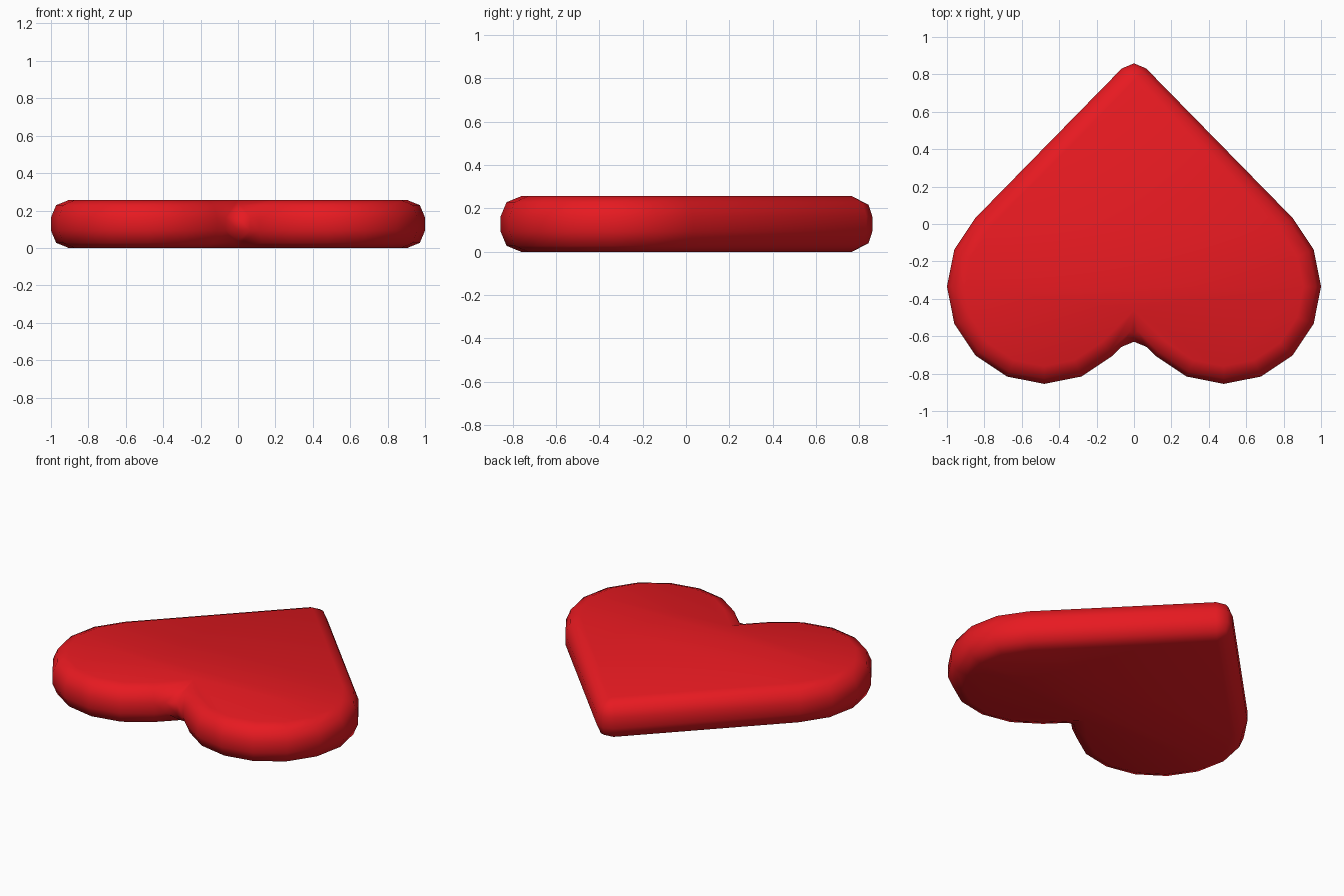
import bpy, bmesh
from math import sin, cos, radians

if "Cube" in bpy.data.objects:
    bpy.data.objects.remove(bpy.data.objects["Cube"])

HEIGHT = 0.256
BEVEL = 0.093
LOBE_X, LOBE_Y, LOBE_R = 0.48, -0.335, 0.52

# Heart outline: straight tip, a 22.5 degree faceted lobe, then the notch
right = []
for i in range(9):
    a = radians(45 - 22.5 * i)
    right.append((LOBE_X + LOBE_R * cos(a), LOBE_Y + LOBE_R * sin(a)))
left = [(-x, y) for x, y in reversed(right)]
outline = [(0, 0.898)] + right + [(0, -0.591)] + left

# Extrude the outline into a slab
bm = bmesh.new()
base = bm.faces.new([bm.verts.new((x, y, 0)) for x, y in outline])
ext = bmesh.ops.extrude_face_region(bm, geom=[base], use_keep_orig=True)
top = [v for v in ext["geom"] if isinstance(v, bmesh.types.BMVert)]
bmesh.ops.translate(bm, verts=top, vec=(0, 0, HEIGHT))
bmesh.ops.recalc_face_normals(bm, faces=bm.faces)
for f in bm.faces:
    f.smooth = True
mesh = bpy.data.meshes.new("heart")
bm.to_mesh(mesh)
bm.free()
heart = bpy.data.objects.new("heart", mesh)
bpy.context.collection.objects.link(heart)

# Rounded rims, tip and notch
bevel = heart.modifiers.new("rounding", 'BEVEL')
bevel.width = BEVEL
bevel.segments = 2
bevel.limit_method = 'ANGLE'
bevel.angle_limit = radians(30)
bevel.use_clamp_overlap = False

# Red finish
red = bpy.data.materials.new("red")
red.diffuse_color = (0.8, 0.01, 0.015, 1)
red.use_nodes = True
red.node_tree.nodes["Principled BSDF"].inputs["Base Color"].default_value = red.diffuse_color
mesh.materials.append(red)
